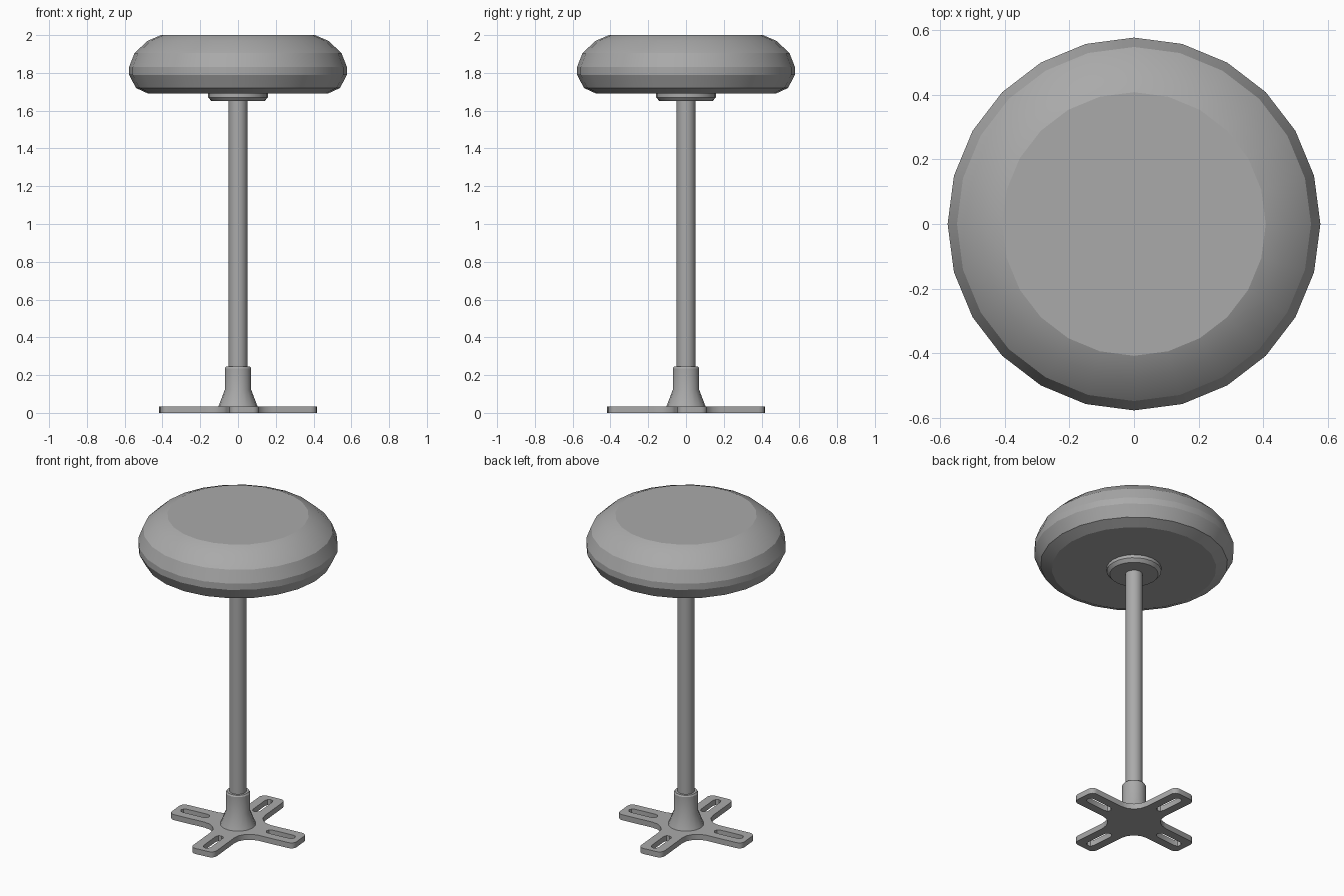
import bpy, bmesh, math
from mathutils import Matrix, Vector

if "Cube" in bpy.data.objects:
    bpy.data.objects.remove(bpy.data.objects["Cube"])

grey = bpy.data.materials.new("mid grey")
grey.diffuse_color = (0.4, 0.4, 0.4, 1)
grey.use_nodes = True
grey.node_tree.nodes["Principled BSDF"].inputs["Base Color"].default_value = grey.diffuse_color


def finish(bm, name, angle):
    bmesh.ops.recalc_face_normals(bm, faces=bm.faces)
    me = bpy.data.meshes.new(name)
    bm.to_mesh(me)
    bm.free()
    ob = bpy.data.objects.new(name, me)
    bpy.context.collection.objects.link(ob)
    me.materials.append(grey)
    bpy.ops.object.select_all(action='DESELECT')
    ob.select_set(True)
    bpy.context.view_layer.objects.active = ob
    bpy.ops.object.shade_smooth_by_angle(angle=math.radians(angle))
    return ob


def lathe(name, profile, n, angle=20):
    """Capped solid of revolution from (radius, z) points."""
    bm = bmesh.new()
    rings = [[bm.verts.new((r * math.cos(2 * math.pi * i / n),
                            r * math.sin(2 * math.pi * i / n), z))
              for i in range(n)] for r, z in profile]
    for a, b in zip(rings, rings[1:]):
        for i in range(n):
            j = (i + 1) % n
            bm.faces.new((a[i], a[j], b[j], b[i]))
    bm.faces.new(rings[0][::-1])
    bm.faces.new(rings[-1])
    return finish(bm, name, angle)


# padded seat, its mounting flange, the pole and the base socket
lathe("seat", [(0.475, 1.69), (0.54, 1.72), (0.577, 1.79), (0.577, 1.83),
               (0.548, 1.905), (0.478, 1.97), (0.408, 2.0)], 24)
lathe("seat_flange", [(0.14, 1.65), (0.158, 1.67), (0.158, 1.695)], 24)
lathe("pole", [(0.05, 0.2), (0.05, 1.66)], 16, 30)
lathe("base_socket", [(0.105, 0.03), (0.07, 0.122), (0.07, 0.236),
                      (0.064, 0.245)], 16, 25)


# base plate: four arms with rounded tips, filleted joints and slots
def arc(cx, cy, r, a0, a1, n=4):
    return [(cx + r * math.cos(math.radians(a0 + (a1 - a0) * i / n)),
             cy + r * math.sin(math.radians(a0 + (a1 - a0) * i / n)))
            for i in range(n + 1)]


L, W, R, F = 0.415, 0.078, 0.035, 0.1
arm = (arc(L - R, -W + R, R, -90, 0) + arc(L - R, W - R, R, 0, 90)
       + arc(W + F, W + F, F, 270, 180))
slot = arc(0.355, 0, 0.024, -90, 90) + arc(0.215, 0, 0.024, 90, 270)

curve = bpy.data.curves.new("base_outline", 'CURVE')
curve.dimensions = '2D'
curve.fill_mode = 'BOTH'
curve.extrude = 0.0175


def add_loop(points):
    sp = curve.splines.new('POLY')
    sp.points.add(len(points) - 1)
    for p, co in zip(sp.points, points):
        p.co = (co[0], co[1], 0, 1)
    sp.use_cyclic_u = True


outline = []
for k in range(4):
    rot = Matrix.Rotation(math.radians(90 * k + 5), 2)
    outline += [rot @ Vector(p) for p in arm]
    add_loop([rot @ Vector(p) for p in slot])
add_loop(outline)

helper = bpy.data.objects.new("base_outline", curve)
bpy.context.collection.objects.link(helper)
bpy.context.view_layer.update()
mesh = bpy.data.meshes.new_from_object(
    helper.evaluated_get(bpy.context.evaluated_depsgraph_get()))
bm = bmesh.new()
bm.from_mesh(mesh)
bpy.data.objects.remove(helper)
bpy.data.meshes.remove(mesh)
bmesh.ops.remove_doubles(bm, verts=bm.verts, dist=0.0005)
bmesh.ops.translate(bm, verts=bm.verts, vec=(0, 0, 0.0175))
for f in bm.faces:
    f.material_index = 0
finish(bm, "base_plate", 30)
